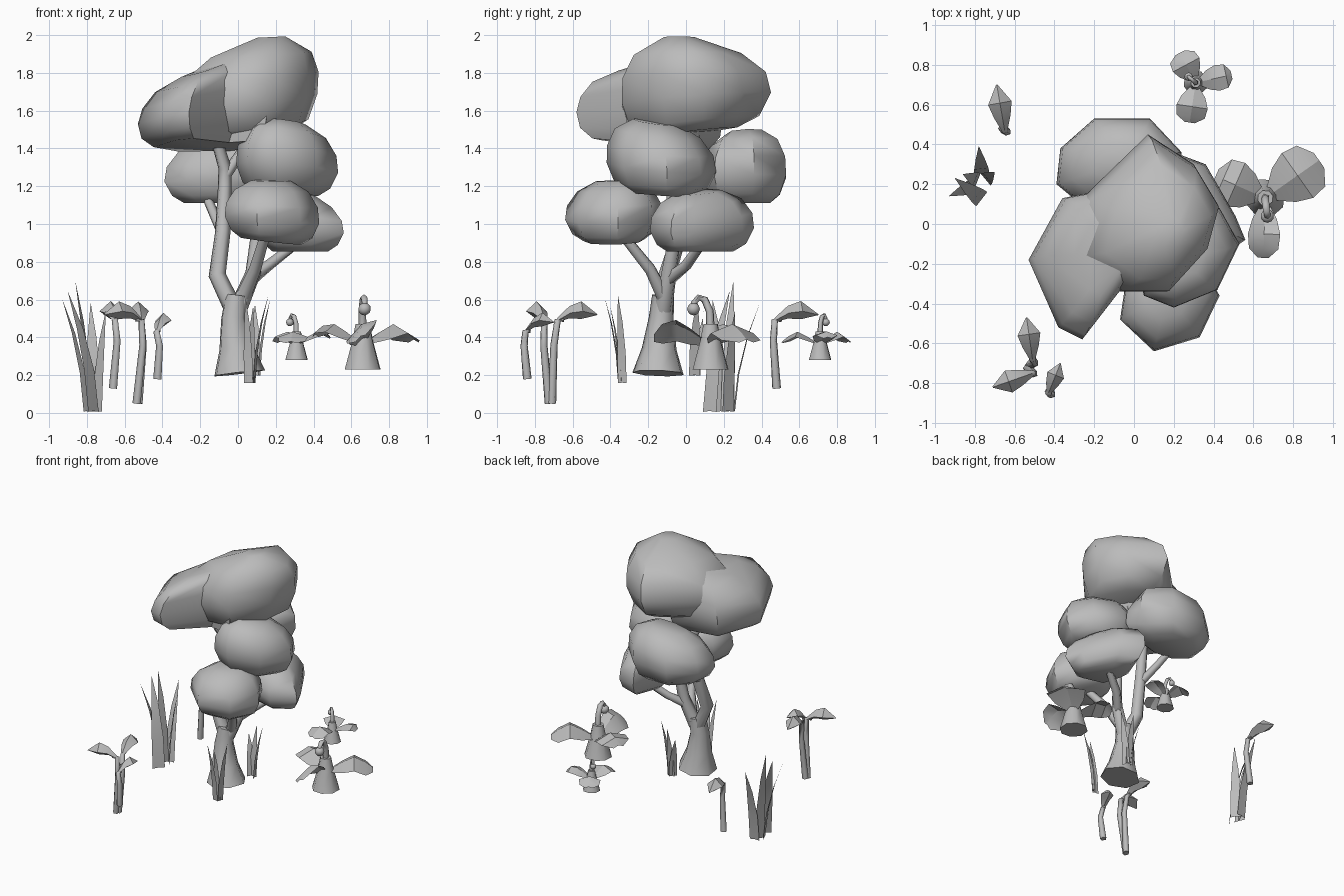
import bpy, bmesh, math
from mathutils import Vector

cube = bpy.data.objects.get("Cube")
if cube:
    bpy.data.objects.remove(cube)

GREY = (0.5, 0.5, 0.5, 1)
mat = bpy.data.materials.new("plain grey")
mat.use_nodes = True
mat.diffuse_color = GREY
mat.node_tree.nodes["Principled BSDF"].inputs["Base Color"].default_value = GREY


def finish(name, bm, angle=50):
    bmesh.ops.recalc_face_normals(bm, faces=bm.faces)
    mesh = bpy.data.meshes.new(name)
    bm.to_mesh(mesh)
    bm.free()
    mesh.materials.append(mat)
    obj = bpy.data.objects.new(name, mesh)
    bpy.context.collection.objects.link(obj)
    bpy.ops.object.select_all(action="DESELECT")
    obj.select_set(True)
    bpy.context.view_layer.objects.active = obj
    bpy.ops.object.shade_smooth_by_angle(angle=math.radians(angle))


def loft(bm, rings):
    """Skin a list of closed rings and cap both ends."""
    loops = [[bm.verts.new(p) for p in ring] for ring in rings]
    for a, b in zip(loops, loops[1:]):
        for i in range(len(a)):
            j = (i + 1) % len(a)
            bm.faces.new((a[i], a[j], b[j], b[i]))
    bm.faces.new(loops[0][::-1])
    bm.faces.new(loops[-1])


BOXY = ((0, .64), (.12, .86), (.36, 1), (.6, .97), (.84, .78), (1, .42))
PEAKED = ((0, .6), (.1, .86), (.36, 1), (.6, .96), (.82, .72), (1, .2))
BLOCK = ((0, .78), (.15, .95), (.4, 1), (.65, .97), (.88, .84), (1, .5))


def foliage(name, outline, low, high, under=(0, 0), over=(0, 0), lean=(0, 0), levels=BOXY):
    """Clump from a plan outline; under and over tilt its bottom and its top."""
    mid = sum((Vector(p) for p in outline), Vector((0, 0))) / len(outline)
    rings = []
    for t, s in levels:
        ring = []
        for p in outline:
            d = (Vector(p) - mid) * s
            x, y = mid + d + Vector(lean) * max(t - .5, 0)
            tilt = d.dot(Vector(under).lerp(Vector(over), t))
            ring.append((x, y, low + t * (high - low) + tilt))
        rings.append(ring)
    bm = bmesh.new()
    loft(bm, rings)
    finish(name, bm)


def tube(name, points, radii, sides=6):
    """Tapered limb along a path."""
    pts = [Vector(p) for p in points]
    rings = []
    for i, p in enumerate(pts):
        d = (pts[min(i + 1, len(pts) - 1)] - pts[max(i - 1, 0)]).normalized()
        u = d.cross(Vector((.9, .3, .1))).normalized()
        v = d.cross(u)
        r = radii[i]
        rings.append([p + r * (u * math.cos(a) + v * math.sin(a))
                      for a in (math.tau * k / sides for k in range(sides))])
    bm = bmesh.new()
    loft(bm, rings)
    finish(name, bm, 75)


def ribbon(bm, path, widths, fold, side):
    """Folded strip: a centre ridge with an edge on either side."""
    rows = []
    for p, w in zip(path, widths):
        drop = Vector((0, 0, -fold * w))
        rows.append([bm.verts.new(q) for q in (p - side * w + drop, p, p + side * w + drop)])
    for a, b in zip(rows, rows[1:]):
        for i in range(2):
            bm.faces.new((a[i], a[i + 1], b[i + 1], b[i]))


# Foliage clumps
foliage("crown_main", [(.07, .45), (.3, .3), (.42, .1), (.36, -.12), (.16, -.34),
                       (-.08, -.34), (-.32, -.16), (-.25, .14)], 1.48, 1.99,
        (.05, .12), (.05, 0), (.2, -.1), PEAKED)
foliage("crown_extension", [(-.53, -.18), (-.38, -.52), (-.26, -.58), (-.02, -.27),
                            (.16, -.32), (.2, 0), (0, .2), (-.36, .13)], 1.42, 1.84,
        (.04, -.12), (.32, .05), (.08, .06), BLOCK)
foliage("upper_front_clump", [(-.01, -.15), (.05, -.36), (.2, -.42), (.42, -.33),
                              (.53, -.1), (.43, .08), (.22, .16), (.04, .08)],
        1.16, 1.54, (-.06, -.06), (-.1, -.12), (0, -.06))
foliage("upper_back_clump", [(-.39, .2), (-.37, .38), (-.2, .53), (.08, .53),
                             (.24, .36), (.2, .15), (-.05, .08), (-.27, .1)],
        1.11, 1.48, (0, 0), (.15, .08), (.04, .02))
foliage("lower_front_clump", [(-.07, -.48), (.1, -.64), (.33, -.57), (.43, -.36),
                              (.33, -.18), (.1, -.13), (-.04, -.28)],
        .91, 1.23, (-.12, .03), (-.02, .04), (0, .02))
foliage("lower_side_clump", [(.1, .1), (.17, -.13), (.4, -.19), (.56, -.08),
                             (.51, .04), (.36, .3), (.2, .36)],
        .855, 1.17, (0, 0), (-.2, 0), (-.04, 0))

# Trunk and limbs
tube("trunk", [(.005, -.145, .21), (-.01, -.14, .34), (-.025, -.13, .5), (-.01, -.12, .62)],
     (.14, .095, .068, .06), 7)
tube("main_limb", [(-.02, -.12, .54), (-.11, -.1, .73), (-.08, -.03, .96), (-.07, .01, 1.2),
                   (-.07, .02, 1.3), (-.13, -.05, 1.5)], (.05, .047, .042, .037, .035, .03))
tube("crown_limb", [(-.07, .01, 1.25), (.03, .05, 1.4), (.14, .06, 1.56)], (.03, .026, .024))
tube("right_limb", [(0, -.12, .55), (.08, -.09, .74), (.1, -.06, .93), (.16, -.08, 1.25)],
     (.05, .042, .035, .03))
tube("front_limb", [(.03, -.12, .62), (.09, -.19, .76), (.15, -.35, .96)], (.04, .032, .026))
tube("side_limb", [(.06, -.1, .7), (.16, 0, .78), (.34, .1, .92)], (.036, .03, .026))
tube("back_limb", [(-.08, -.04, .95), (-.13, .1, 1.06), (-.19, .24, 1.2)], (.03, .026, .024))


def grass(name, base, tips, width):
    """Tuft of tapering blades that arch outward to their tips."""
    bm = bmesh.new()
    base = Vector(base)
    for tip in tips:
        tip = Vector(tip)
        out = (tip - base) * Vector((1, 1, 0))
        side = Vector((-out.y, out.x, 0)).normalized()
        root = base + out * .25
        path = [root.lerp(tip, t) - out * .6 * t * (1 - t) for t in (0, .35, .7, 1)]
        ribbon(bm, path, [width * k for k in (1, .95, .6, .02)], .1, side)
    finish(name, bm, 30)


# Grass tufts
grass("tall_grass", (-.76, .21, .01), [(-.86, .25, .69), (-.93, .14, .6),
                                       (-.7, .26, .54), (-.78, .39, .58)], .038)
grass("leaning_grass", (-.72, .09, .01), [(-.9, .23, .64)], .045)
grass("front_grass", (.06, -.33, .16), [(.04, -.43, .61), (.08, -.4, .56), (.16, -.36, .62)], .024)
grass("back_grass", (.09, .04, .2), [(.17, .06, .6), (.09, .1, .57), (.03, .09, .5)], .03)


def bud_flower(name, base, neck, tip, width):
    """Bent stem carrying a pointed, domed bud."""
    base, neck, tip = Vector(base), Vector(neck), Vector(tip)
    bend = base.lerp(neck, .7) + Vector((.015, -.01, 0))
    tube(name + "_stem", [base, bend, neck, neck.lerp(tip, .15)], (.024, .02, .018, .014), 5)
    d = tip - neck
    side = Vector((-d.y, d.x, 0)).normalized()
    rings = []
    for t, s, lift in ((0, .25, 0), (.3, .7, .03), (.6, 1, .03), (1, .06, 0)):
        p = neck + d * t + Vector((0, 0, lift))
        w = width * s
        rings.append([p + side * w, p + Vector((0, 0, .9 * w)), p - side * w,
                      p - Vector((0, 0, .7 * w))])
    bm = bmesh.new()
    loft(bm, rings)
    finish(name + "_bud", bm, 35)


# Bud flowers
bud_flower("back_flower", (-.66, .48, .13), (-.65, .47, .49), (-.69, .7, .52), .06)
bud_flower("tall_flower", (-.525, -.71, .05), (-.51, -.68, .49), (-.54, -.47, .52), .058)
bud_flower("twin_flower", (-.535, -.725, .05), (-.51, -.75, .49), (-.71, -.82, .52), .058)
bud_flower("small_flower", (-.425, -.84, .18), (-.43, -.85, .43), (-.37, -.7, .48), .045)


def leafy_flower(name, x, y, z, size, leaves, hook):
    """Cone base, three broad leaves and a hooked stem ending in a ball."""
    base = Vector((x, y, z))
    up = Vector((0, 0, size))
    tube(name + "_base", [base, base + up * .75, base + up * 1.2],
         [size * k for k in (.5, .29, .2)], 8)
    h = Vector(hook)
    path = [base + up * a + h * b for a, b in
            ((1, 0), (1.55, .05), (1.85, .35), (1.9, .7), (1.75, 1), (1.6, 1))]
    tube(name + "_stem", path, [size * k for k in (.12, .11, .1, .09, .08, .05)], 5)
    bm = bmesh.new()
    bmesh.ops.create_icosphere(bm, subdivisions=2, radius=size * .17)
    bmesh.ops.translate(bm, verts=bm.verts, vec=path[-1])
    finish(name + "_ball", bm, 60)
    bm = bmesh.new()
    for tx, ty, height, broad, roll in leaves:
        d = Vector((tx - x, ty - y, 0))
        side = Vector((-d.y, d.x, roll * d.length)).normalized()
        path = [base + d * t + up * k for t, k in
                ((.1, .75), (.35, 1), (.6, 1.2), (.85, 1.1 * height), (1, .88 * height))]
        ribbon(bm, path, [size * broad * k for k in (.15, .42, .55, .5, .18)], .35, side)
    finish(name + "_leaves", bm, 30)


# Leafy flowers
leafy_flower("large_leafy_flower", .66, .13, .23, .2,
             [(.41, .24, 1.05, 1.1, 0), (.93, .32, .9, 1.25, 0), (.65, -.17, 1, .9, .7)],
             (.01, -.09, 0))
leafy_flower("small_leafy_flower", .31, .71, .28, .125,
             [(.23, .86, .9, 1.1, 0), (.49, .75, 1.1, .95, 0), (.28, .51, .9, 1.15, 0)],
             (-.035, .03, 0))
